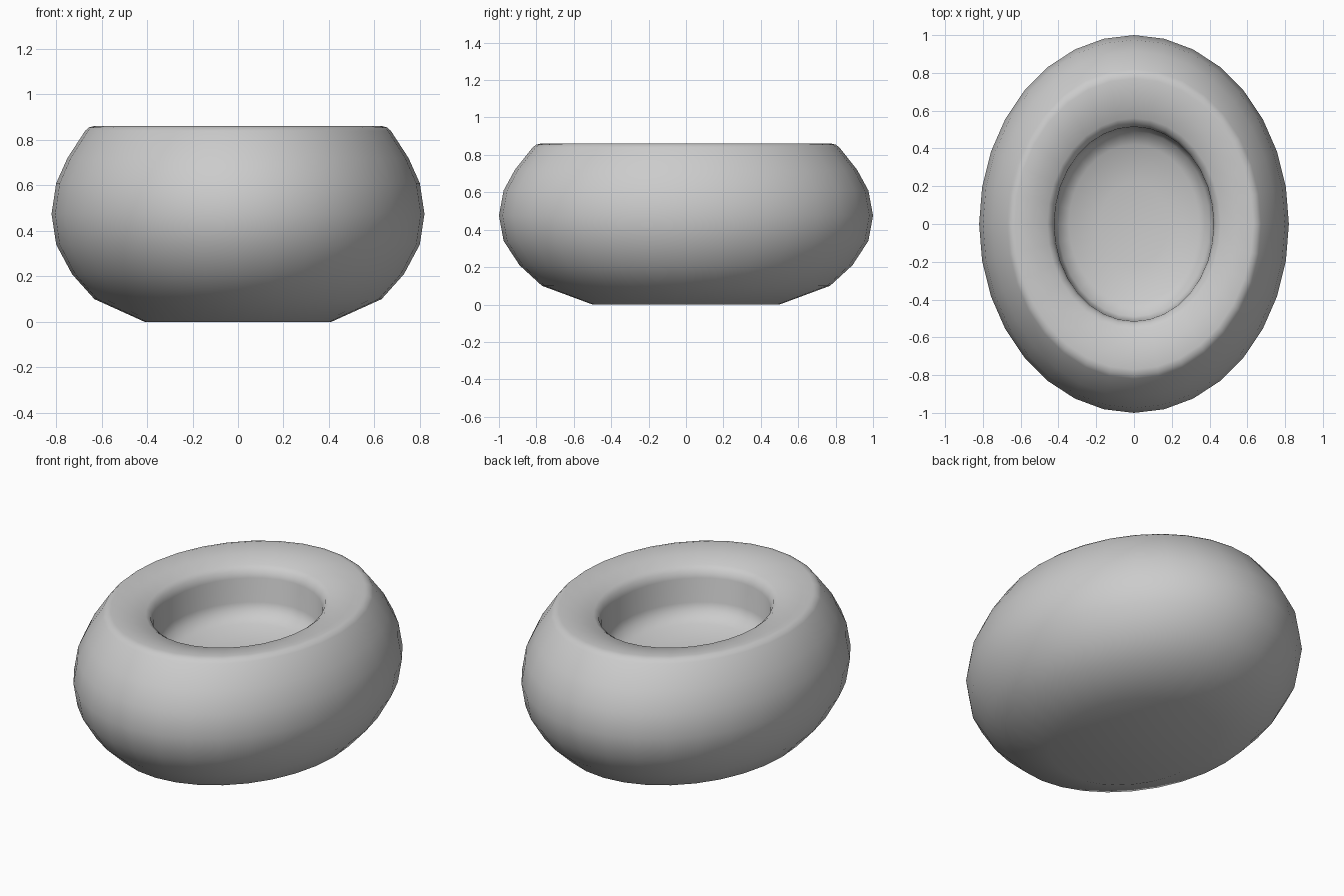
import bpy
import bmesh
from math import cos, sin, tau

cube = bpy.data.objects.get("Cube")
if cube:
    bpy.data.objects.remove(cube)

SEGMENTS = 32
WIDTH = 0.82  # x radius relative to y radius

# (radius, height) from the base, over the rim, down into the hollow
PROFILE = [
    (0.50, 0.0), (0.77, 0.10), (0.89, 0.21), (0.975, 0.34), (1.0, 0.475),
    (0.975, 0.61), (0.915, 0.72), (0.82, 0.84), (0.80, 0.855), (0.77, 0.862),
    (0.66, 0.845), (0.56, 0.82), (0.53, 0.80), (0.515, 0.76),
    (0.51, 0.62), (0.49, 0.57), (0.42, 0.53), (0.22, 0.50),
]
FLOOR_HEIGHT = 0.49

# Grey material
grey = bpy.data.materials.new("plain grey")
grey.use_nodes = True
colour = (0.6, 0.6, 0.6, 1.0)
grey.diffuse_color = colour
grey.node_tree.nodes["Principled BSDF"].inputs["Base Color"].default_value = colour

# Oval bowl lathed from the profile
bm = bmesh.new()
rings = []
for radius, height in PROFILE:
    rings.append([
        bm.verts.new((WIDTH * radius * cos(tau * i / SEGMENTS),
                      radius * sin(tau * i / SEGMENTS), height))
        for i in range(SEGMENTS)
    ])
for low, high in zip(rings, rings[1:]):
    for i in range(SEGMENTS):
        j = (i + 1) % SEGMENTS
        bm.faces.new((low[i], low[j], high[j], high[i]))

# Flat underside and gently dished floor
bm.faces.new(rings[0][::-1])
centre = bm.verts.new((0, 0, FLOOR_HEIGHT))
for i in range(SEGMENTS):
    bm.faces.new((rings[-1][i], rings[-1][(i + 1) % SEGMENTS], centre))
for face in bm.faces:
    face.smooth = True

mesh = bpy.data.meshes.new("oval_bowl")
bm.to_mesh(mesh)
bm.free()
mesh.materials.append(grey)
bowl = bpy.data.objects.new("oval_bowl", mesh)
bpy.context.scene.collection.objects.link(bowl)
